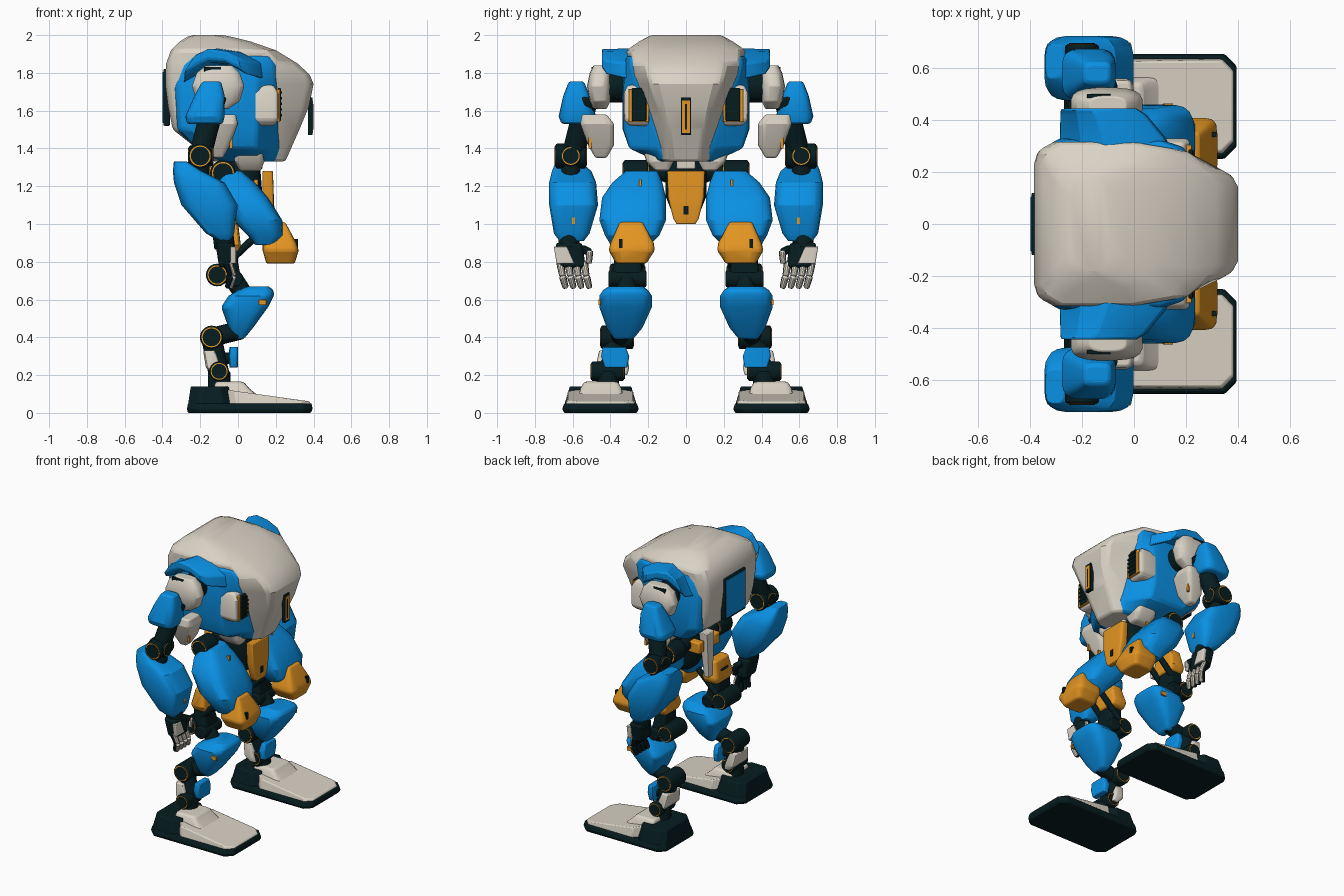
import bpy, bmesh
from math import sin, cos, tau, pi
from mathutils import Vector, Matrix

cube = bpy.data.objects.get("Cube")
if cube:
    bpy.data.objects.remove(cube)


def material(name, r, g, b):
    m = bpy.data.materials.new(name)
    m.use_nodes = True
    m.diffuse_color = (r, g, b, 1)
    m.node_tree.nodes["Principled BSDF"].inputs["Base Color"].default_value = (r, g, b, 1)
    return m


blue = material("blue paint", .003, .28, .77)
cream = material("cream paint", .7, .65, .56)
dark = material("dark metal", .002, .012, .014)
orange = material("orange paint", .77, .3, .016)


def finish(name, mat, bm, mirror, bevel=.01):
    """Turn a bmesh into an object, soften its edges and mirror it over y."""
    bmesh.ops.recalc_face_normals(bm, faces=bm.faces)
    mesh = bpy.data.meshes.new(name)
    bm.to_mesh(mesh)
    bm.free()
    mesh.materials.append(mat)
    ob = bpy.data.objects.new(name, mesh)
    bpy.context.collection.objects.link(ob)
    if bevel:
        mod = ob.modifiers.new("soft edges", "BEVEL")
        mod.width, mod.segments, mod.limit_method = bevel, 2, "ANGLE"
        mod.angle_limit = pi / 5
    if mirror:
        mod = ob.modifiers.new("other side", "MIRROR")
        mod.use_axis = (False, True, False)
        mod.use_mirror_merge = False
    bpy.ops.object.select_all(action="DESELECT")
    ob.select_set(True)
    bpy.context.view_layer.objects.active = ob
    bpy.ops.object.shade_smooth_by_angle(angle=pi / 6)
    return ob


def skin(rings):
    """Bridge a stack of point rings and cap both ends."""
    bm = bmesh.new()
    rows = [[bm.verts.new(p) for p in ring] for ring in rings]
    for low, high in zip(rows, rows[1:]):
        for i in range(len(low)):
            j = (i + 1) % len(low)
            bm.faces.new((low[i], low[j], high[j], high[i]))
    bm.faces.new(rows[0][::-1])
    bm.faces.new(rows[-1])
    return bm


def loft(name, mat, levels, power=4, sides=20, mirror=True, bevel=.012):
    """Rounded-box sections, each (z, x0, x1, y0, y1)."""
    def bend(v):
        return abs(v) ** (2 / power) * (1 if v > 0 else -1)
    rings = []
    for z, x0, x1, y0, y1 in levels:
        turns = [tau * (i + .5) / sides for i in range(sides)]
        rings.append([((x0 + x1) / 2 + (x1 - x0) / 2 * bend(cos(a)),
                       (y0 + y1) / 2 + (y1 - y0) / 2 * bend(sin(a)), z) for a in turns])
    return finish(name, mat, skin(rings), mirror, bevel)


def box(name, mat, x, y, z, mirror=True, bevel=.008):
    bm = bmesh.new()
    bmesh.ops.create_cube(bm, size=1)
    for v in bm.verts:
        v.co = [r[0] + (c + .5) * (r[1] - r[0]) for c, r in zip(v.co, (x, y, z))]
    return finish(name, mat, bm, mirror, bevel)


def bar(name, mat, p, q, r, r2=None, sides=20, bevel=.008):
    p, q = Vector(p), Vector(q)
    turn = (q - p).to_track_quat("Z", "Y").to_matrix().to_4x4()
    bm = bmesh.new()
    bmesh.ops.create_cone(bm, cap_ends=True, segments=sides, radius1=r, radius2=r2 or r,
                          depth=(q - p).length,
                          matrix=Matrix.Translation((p + q) / 2) @ turn)
    return finish(name, mat, bm, True, bevel)


def joint(name, p, q, r):
    """Dark hub from p to q with an orange ring on both ends."""
    p, q = Vector(p), Vector(q)
    step = (q - p).normalized() * .003
    bar(name, dark, p, q, r)
    bar(name + "_ring", orange, p - step, q + step, r * .86, bevel=0)
    bar(name + "_cap", dark, p - step * 2, q + step * 2, r * .76, bevel=0)


def finger(name, p, q, r):
    """Dark finger segment with a cream cover on its front."""
    p, q, out = Vector(p), Vector(q), Vector((.012, 0, 0))
    bar(name, dark, p, q, r, r * .8, 10)
    bar(name + "_cover", cream, p + out, q + out, r * .8, r * .7, 10)


def hull(name, mat, mid, levels):
    """Torso sections, each (z, back x, front x, back, middle and front half width)."""
    rings = []
    for z, xb, xf, hb, hm, hf in levels:
        half = [(xf, hf * .75), (xf - .025, hf), (min(mid, xf - .05), hm),
                (min(0, xf - .1), hb), (xb + .07, hb), (xb + .015, hb - .03), (xb, hb - .08)]
        rings.append([(x, y, z) for x, y in half] + [(x, -y, z) for x, y in half[::-1]])
    return finish(name, mat, skin(rings), False, .015)


# Torso: cream shell wrapping front, top and back, blue flanks in between
hull("body_shell", cream, .21, [
    (1.33, -.13, .25, .13, .12, .1), (1.5, -.345, .325, .29, .16, .12),
    (1.62, -.37, .375, .3, .2, .15), (1.74, -.385, .4, .305, .25, .19),
    (1.79, -.385, .38, .31, .27, .2), (1.85, -.38, .315, .315, .28, .21),
    (1.92, -.355, .2, .315, .29, .22), (1.965, -.31, .07, .25, .23, .2),
    (1.99, -.27, -.03, .205, .2, .17), (2, -.24, -.08, .18, .18, .14)])
hull("torso_flanks", blue, .1, [
    (1.33, -.1, .22, .15, .15, .12), (1.4, -.22, .225, .3, .3, .16),
    (1.5, -.325, .225, .335, .33, .18), (1.72, -.345, .225, .335, .33, .26),
    (1.84, -.335, .22, .325, .325, .295), (1.89, -.3, .19, .315, .315, .29)])
box("front_slot_frame", dark, (.37, .394), (-.027, .027), (1.47, 1.67), False, 0)
box("front_slot_light", orange, (.39, .397), (-.021, .021), (1.483, 1.655), False, 0)
box("front_slot_groove", dark, (.39, .3985), (-.004, .004), (1.5, 1.635), False, 0)
box("back_hatch_frame", dark, (-.395, -.36), (-.12, .12), (1.52, 1.82), False, .006)
box("back_hatch", blue, (-.399, -.39), (-.105, .105), (1.535, 1.805), False, .003)

# Chest vents
loft("vent_housing", cream, [(1.52, .09, .19, .2, .3), (1.55, .07, .215, .19, .33),
                             (1.69, .07, .215, .19, .33), (1.735, .09, .19, .2, .31)], 7)
box("vent_rim", orange, (.2, .222), (.195, .305), (1.54, 1.715), bevel=.004)
box("vent_grille", dark, (.21, .228), (.21, .287), (1.545, 1.72), bevel=.006)
for i in range(5):
    z = 1.57 + i * .03
    box("vent_slat", dark, (.225, .234), (.215, .282), (z, z + .012), bevel=0)

# Arched shoulder guard, rising and narrowing outward
outline = [(-.29, 1.74), (-.2, 1.88), (-.1, 1.93), (.03, 1.91), (.15, 1.85),
           (.16, 1.76), (.03, 1.83), (-.1, 1.84), (-.2, 1.79)]
arch = []
for y, wide, tall in ((.24, 1, 1), (.33, .92, .95), (.42, .75, .82), (.445, .66, .6)):
    arch.append([(-.28 + (x + .28) * wide, y, 1.925 + (z - 1.925) * tall) for x, z in outline])
finish("shoulder_guard", blue, skin(arch), True)

# Arm
bar("shoulder_hub", dark, (-.1, .3, 1.73), (-.1, .43, 1.73), .088)
loft("shoulder_ball", cream, [(1.61, -.15, -.05, .42, .49), (1.65, -.22, .01, .4, .51),
                              (1.73, -.245, .035, .395, .525), (1.8, -.22, .01, .4, .51),
                              (1.84, -.17, -.03, .42, .49)], 3)
box("shoulder_slot", dark, (-.18, -.09), (.485, .5), (1.78, 1.832), bevel=0)
loft("upper_arm_guard", blue, [(1.53, -.27, -.08, .5, .66), (1.57, -.28, -.07, .475, .675),
                               (1.68, -.23, -.07, .51, .65), (1.755, -.19, -.09, .54, .62)])
loft("inner_arm_guard", cream, [(1.35, -.13, -.08, .42, .48), (1.42, -.16, -.04, .38, .52),
                                (1.53, -.11, 0, .38, .56), (1.58, -.08, -.01, .42, .55)], 5)
box("arm_marker", orange, (-.045, -.03), (.5, .515), (1.4, 1.46), bevel=0)
bar("upper_arm_core", dark, (-.12, .52, 1.68), (-.2, .6, 1.36), .06)
joint("elbow", (-.2, .53, 1.36), (-.2, .69, 1.36), .065)
joint("elbow_pivot", (-.26, .61, 1.36), (-.135, .61, 1.36), .055)
loft("forearm", blue, [(.91, -.1, -.04, .54, .67), (.95, -.17, -.02, .51, .7),
                       (1.1, -.3, 0, .465, .725), (1.22, -.34, -.07, .475, .725),
                       (1.28, -.345, -.19, .5, .71), (1.33, -.34, -.27, .56, .69)])
bar("forearm_core", dark, (-.2, .61, 1.36), (-.2, .61, 1.2), .05)
box("forearm_marker", orange, (-.03, -.008), (.588, .604), (1, 1.035), bevel=0)

# Hand
bar("wrist", dark, (-.08, .62, .95), (-.07, .62, .87), .055)
loft("palm", dark, [(.77, -.1, -.02, .53, .67), (.9, -.12, -.02, .55, .69)], 5)
loft("hand_plate", cream, [(.79, -.04, -.01, .59, .685), (.88, -.04, -.01, .63, .7)], 6)
for i in range(4):
    y = .54 + i * .042
    finger("finger_base", (-.06, y, .8), (-.035, y - .012, .725), .022)
    finger("finger_tip", (-.035, y - .012, .725), (-.055, y - .03, .66), .02)
bar("thumb", dark, (-.06, .55, .87), (-.03, .51, .85), .022, sides=10)
finger("thumb_tip", (-.035, .51, .86), (-.035, .515, .79), .02)

# Pelvis
loft("waist", dark, [(1.05, -.06, .1, -.07, .07), (1.15, -.12, .13, -.11, .11),
                     (1.28, -.12, .12, -.11, .11), (1.36, -.1, .1, -.11, .11)], mirror=False)
box("waist_plate", cream, (.08, .13), (-.05, .05), (1.29, 1.35), False)
loft("pelvis_plate", orange, [(1, .15, .185, -.05, .05), (1.03, .14, .19, -.068, .068),
                              (1.14, .13, .19, -.095, .095), (1.28, .13, .185, -.1, .1)],
     8, mirror=False)
box("pelvis_slot", dark, (.186, .194), (-.013, .013), (1.05, 1.095), False, 0)
loft("hip_cover", cream, [(1.28, .01, .12, .09, .16), (1.33, -.02, .14, .065, .21),
                          (1.39, -.02, .13, .06, .23)], 5)
loft("tail_plate", cream, [(1.02, -.2, -.16, -.025, .025), (1.34, -.2, -.13, -.045, .045)],
     8, mirror=False)
box("hip_block", orange, (-.19, -.1), (.06, .12), (1.22, 1.3))
bar("hip_axle", dark, (-.08, 0, 1.27), (-.08, .3, 1.27), .045)
joint("hip", (-.08, .2, 1.27), (-.08, .33, 1.27), .068)

# Thigh and knee
loft("thigh", blue, [(.89, .09, .2, .19, .4), (.94, .05, .24, .14, .43),
                     (1.02, -.03, .235, .105, .46), (1.14, -.1, .16, .105, .445),
                     (1.22, -.11, .09, .125, .39), (1.28, -.07, .02, .15, .32)])
box("thigh_marker", orange, (.085, .105), (.235, .25), (1.2, 1.235), bevel=0)
loft("knee_pad", orange, [(.79, .15, .3, .21, .37), (.86, .13, .322, .165, .41),
                          (.9, .13, .31, .17, .4), (1.01, .2, .25, .23, .35)], 6)
box("knee_slot", dark, (.3, .318), (.335, .355), (.87, .92), bevel=0)
loft("thigh_back_block", orange, [(.85, -.1, .01, .21, .38), (.89, -.11, .015, .19, .4),
                                  (1.01, -.08, 0, .22, .38)], 6)
for y in (.24, .36):
    bar("knee_strut", dark, (.1, y, .94), (-.08, y, .77), .02)
loft("lower_thigh_link", dark, [(.69, -.07, .02, .22, .4), (.8, -.1, 0, .24, .38),
                                (.95, -.1, 0, .24, .36)], 6)
joint("knee", (-.11, .22, .73), (-.11, .4, .73), .06)
bar("shin_axle", dark, (-.02, .21, .71), (-.02, .41, .71), .045)

# Shin and ankle
bar("shin_core", dark, (-.03, .31, .72), (.06, .32, .58), .05)
loft("shin_guard", blue, [(.39, -.02, .03, .28, .38), (.45, -.05, .08, .23, .42),
                          (.56, -.09, .16, .18, .46), (.62, -.05, .19, .18, .46),
                          (.65, 0, .19, .2, .44), (.67, .05, .16, .23, .41)])
box("shin_marker", orange, (.11, .15), (.45, .464), (.57, .6), bevel=.003)
bar("hock_link", dark, (.02, .35, .44), (-.14, .35, .4), .05)
joint("hock", (-.14, .28, .4), (-.14, .45, .4), .062)
bar("ankle_core", dark, (-.14, .38, .4), (-.1, .4, .2), .055)
loft("ankle_guard", blue, [(.24, -.045, 0, .31, .43), (.3, -.05, 0, .3, .45),
                           (.35, -.045, 0, .32, .44)], 6)
bar("ankle_strut", dark, (-.11, .38, .29), (-.04, .38, .29), .03)
loft("heel_guard", cream, [(.2, -.13, -.08, .31, .47), (.24, -.17, -.09, .3, .48),
                           (.33, -.185, -.12, .32, .46)], 6)
joint("ankle", (-.1, .33, .22), (-.1, .5, .22), .052)


# Foot
def foot_ring(z, x0, x1, inset, c=.045):
    a, b = .25 + inset, .655 - inset
    return [(x0, a + c, z), (x0 + c, a, z), (x1 - c, a, z), (x1, a + c, z),
            (x1, b - c, z), (x1 - c, b, z), (x0 + c, b, z), (x0, b - c, z)]


finish("sole", dark, skin([foot_ring(0, -.265, .385, .01), foot_ring(.02, -.27, .395, 0),
                           foot_ring(.05, -.265, .39, .01)]), True, .005)
finish("heel", dark, skin([foot_ring(.04, -.265, -.03, .01),
                           foot_ring(.14, -.25, -.05, .04)]), True, .006)
top = [(x, y, z + max(0, .385 - x) * .14) for x, y, z in foot_ring(.06, -.06, .38, .03)]
finish("foot_plate", cream, skin([foot_ring(.045, -.06, .385, .018), top]), True, .006)
loft("instep", cream, [(.08, -.13, .12, .33, .57), (.13, -.13, .06, .34, .56),
                       (.165, -.12, .03, .36, .54)], 8)
bar("ankle_post", dark, (-.1, .41, .22), (-.1, .42, .1), .06)
